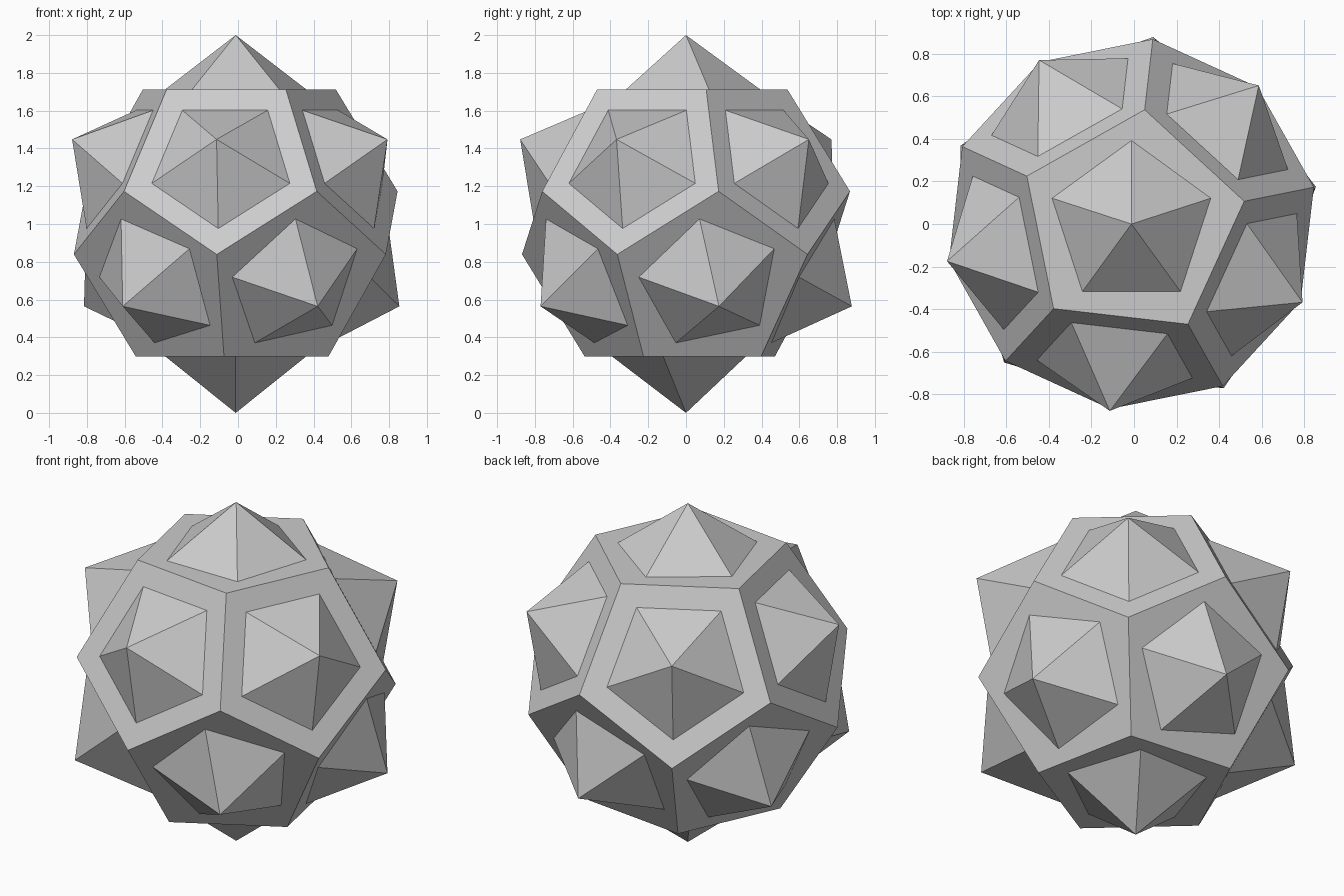
import bpy, bmesh
from math import sin, cos, radians
from mathutils import Vector

if "Cube" in bpy.data.objects:
    bpy.data.objects.remove(bpy.data.objects["Cube"])

CENTRE = Vector((-0.012, 0.0, 1.006))
EDGE = 0.635                 # dodecahedron edge length
INR = 1.1135 * EDGE          # centre to face
TURN = 83.4                  # direction of a top-face corner, degrees


def hull_object(name, points):
    """Closed flat-faced solid around a set of points."""
    bm = bmesh.new()
    for p in points:
        bm.verts.new(p)
    bmesh.ops.convex_hull(bm, input=bm.verts)
    bmesh.ops.dissolve_limit(bm, angle_limit=radians(2), verts=bm.verts, edges=bm.edges)
    bmesh.ops.recalc_face_normals(bm, faces=bm.faces)
    mesh = bpy.data.meshes.new(name)
    bm.to_mesh(mesh)
    bm.free()
    ob = bpy.data.objects.new(name, mesh)
    bpy.context.collection.objects.link(ob)
    return ob


def ring(radius, z, start):
    return [CENTRE + Vector((radius * cos(radians(start + 72 * k)),
                             radius * sin(radians(start + 72 * k)), z)) for k in range(5)]


def spike(name, n, t, spin, radius, tip):
    """Five-sided pyramid on the face with normal n; base sunk slightly into the core."""
    up = n.cross(t)
    sink = 0.04
    r = radius * (tip - INR + sink) / (tip - INR)
    base = CENTRE + n * (INR - sink)
    pts = [base + r * (t * cos(radians(spin + 72 * k)) + up * sin(radians(spin + 72 * k)))
           for k in range(5)]
    return hull_object(name, pts + [CENTRE + n * tip])


# Dodecahedron core: four rings of five corners
core = (ring(0.8507 * EDGE, INR, TURN) + ring(1.3764 * EDGE, 0.2629 * EDGE, TURN)
        + ring(1.3764 * EDGE, -0.2629 * EDGE, TURN + 180) + ring(0.8507 * EDGE, -INR, TURN + 180))
hull_object("dodecahedron_core", core)

# Pyramids on the top and bottom faces
X = Vector((1, 0, 0))
spike("top_pyramid", Vector((0, 0, 1)), X, 90, 0.392, 2.0 - CENTRE.z)
spike("bottom_pyramid", Vector((0, 0, -1)), X, 90, 0.392, CENTRE.z)

# Pyramids on the upper and lower rings of side faces
for label, sign, start, spin in (("upper", 1, TURN + 180, -90), ("lower", -1, TURN, 103.2)):
    for k in range(5):
        a = radians(start + 72 * k)
        n = Vector((2 * cos(a), 2 * sin(a), sign)).normalized()
        t = Vector((-sin(a), cos(a), 0))
        spike(f"{label}_pyramid_{k + 1}", n, t, spin, 0.387, 0.988)
